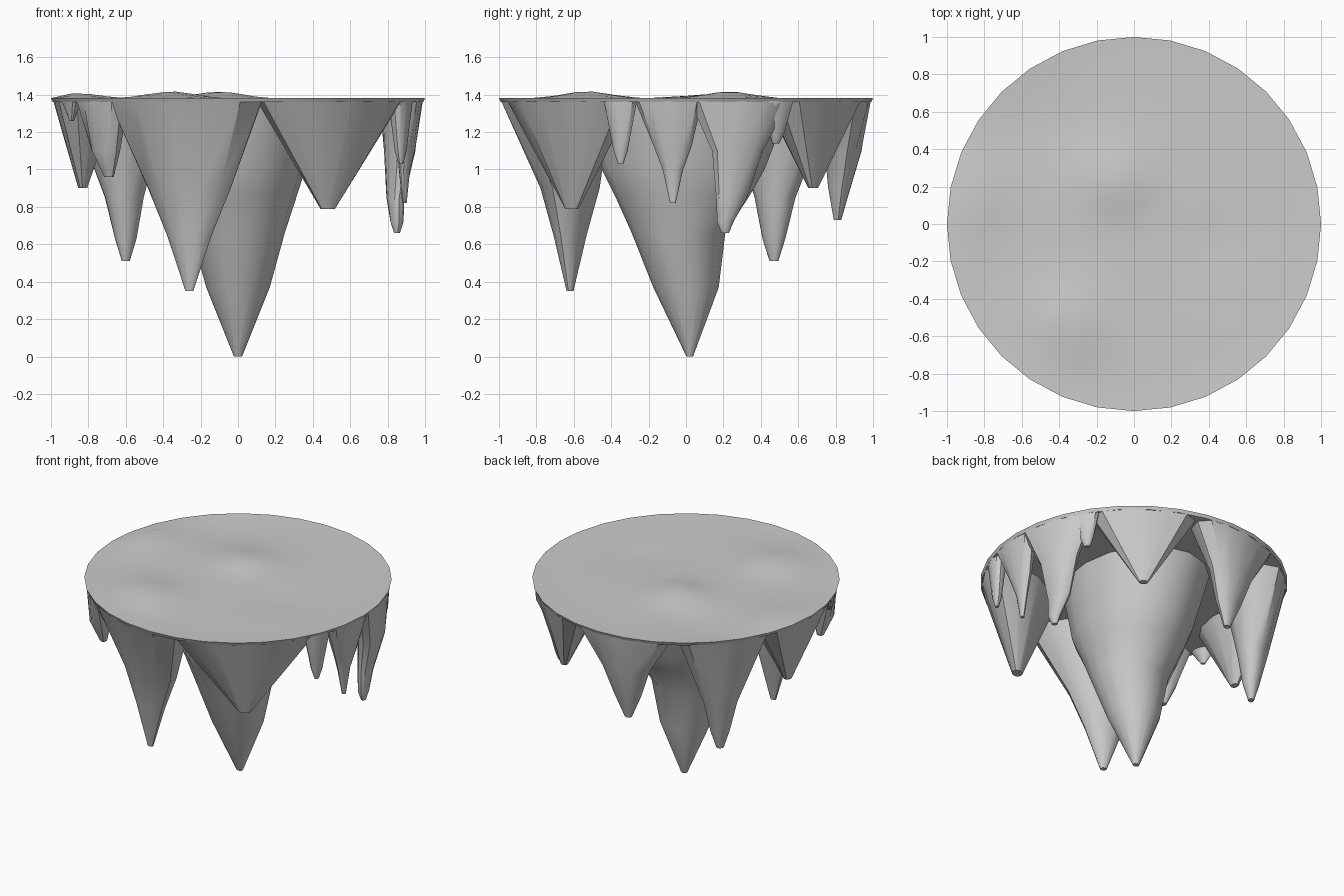
import bpy, bmesh
from math import sin, cos, pi, exp, hypot, atan2

if "Cube" in bpy.data.objects:
    bpy.data.objects.remove(bpy.data.objects["Cube"])

def finish(bm, name, angle):
    bmesh.ops.recalc_face_normals(bm, faces=bm.faces)
    me = bpy.data.meshes.new(name)
    bm.to_mesh(me)
    bm.free()
    ob = bpy.data.objects.new(name, me)
    bpy.context.collection.objects.link(ob)
    bpy.ops.object.select_all(action='DESELECT')
    ob.select_set(True)
    bpy.context.view_layer.objects.active = ob
    bpy.ops.object.shade_smooth_by_angle(angle=angle)
    return ob

def loft(bm, rings):
    for a, b in zip(rings, rings[1:]):
        n = len(a)
        for i in range(n):
            bm.faces.new((a[i], a[(i + 1) % n], b[(i + 1) % n], b[i]))

# Ground slab: gently uneven top, thin rim, flat underside
BUMPS = [(-.36, -.53, .04), (-.1, .23, .038), (-.87, .15, .03),
         (-.45, .55, -.015), (.45, -.1, -.01)]

def top_z(x, y):
    return 1.378 + sum(h * exp(-((x - a) ** 2 + (y - b) ** 2) / .035) for a, b, h in BUMPS)

SEG = 32
bm = bmesh.new()
def slab_ring(r, z=None):
    pts = [(r * cos(2 * pi * i / SEG), r * sin(2 * pi * i / SEG)) for i in range(SEG)]
    return [bm.verts.new((x, y, top_z(x, y) if z is None else z)) for x, y in pts]

rings = [slab_ring(r / 10) for r in range(1, 10)] + [slab_ring(1, 1.382), slab_ring(.99, 1.36)]
loft(bm, rings)
c = bm.verts.new((0, 0, top_z(0, 0)))
for i in range(SEG):
    bm.faces.new((c, rings[0][i], rings[0][(i + 1) % SEG]))
bm.faces.new(rings[-1])
finish(bm, "ground_slab", .6)

# Hanging rock spikes: rings are (height, half width along rim, half depth,
# outward shift, optional shift along the rim)
def spike(name, x, y, z, rings, tip=.03, n=12):
    a = atan2(y, x)
    bm = bmesh.new()
    loops = []
    for h, t, d, s, *side in [(z, tip, tip * .8, 0)] + rings:
        w = side[0] if side else 0
        loop = []
        for i in range(n):
            u, v = d * cos(2 * pi * i / n) + s, t * sin(2 * pi * i / n) + w
            px, py = x + u * cos(a) - v * sin(a), y + u * sin(a) + v * cos(a)
            k = min(1, .988 / max(hypot(px, py), .01))   # stay inside the rim
            loop.append(bm.verts.new((px * k, py * k, h)))
        loops.append(loop)
    loft(bm, loops)
    bm.faces.new(loops[0])
    bm.faces.new(loops[-1])
    finish(bm, name, .6)

T = 1.365
spike("main_spike", 0, .02, 0,
      [(.37, .17, .175, -.02), (.66, .25, .25, -.06), (.86, .315, .36, -.04),
       (1, .36, .435, -.035), (T, .43, .54, 0)], .022, 16)
spike("front_left_spike", -.26, -.62, .35,
      [(.65, .13, .08, 0), (.9, .24, .14, 0), (T, .44, .3, .1, .02)], .022)
spike("front_right_spike", .48, -.61, .79, [(T, .47, .27, .04)], .042)
spike("back_left_spike", -.6, .47, .51,
      [(.63, .065, .055, 0), (.85, .115, .1, .01), (T, .31, .25, .05)], .025)
spike("left_spike", -.83, .03, .9, [(T, .32, .2, .02)])
spike("front_left_small_spike", -.69, -.54, .96, [(1.1, .09, .07, .02), (T, .18, .14, .06)])
spike("left_nub", -.89, -.36, 1.26, [(T, .09, .06, .01)], .015)
spike("back_spike", -.11, .81, .73,
      [(.9, .1, .06, .01), (1.1, .17, .1, .03), (T, .34, .2, .05)], .025)
spike("back_right_spike", .49, .68, .9, [(T, .34, .26, .03)])
spike("right_long_spike", .85, .21, .66,
      [(.72, .045, .035, 0), (.85, .085, .045, 0, .035), (1.1, .14, .08, .03, .06),
       (T, .28, .12, .06, .07)], .02)
spike("right_spike", .89, -.07, .82,
      [(1, .055, .03, 0), (1.12, .1, .05, .01), (T, .18, .1, .03, -.02)], .015)
spike("right_small_spike", .87, -.35, 1.03, [(1.1, .04, .03, 0), (T, .095, .06, 0)], .015)
spike("right_nub", .80, .48, 1.14, [(1.2, .045, .035, .01), (T, .09, .07, .03)], .02)
